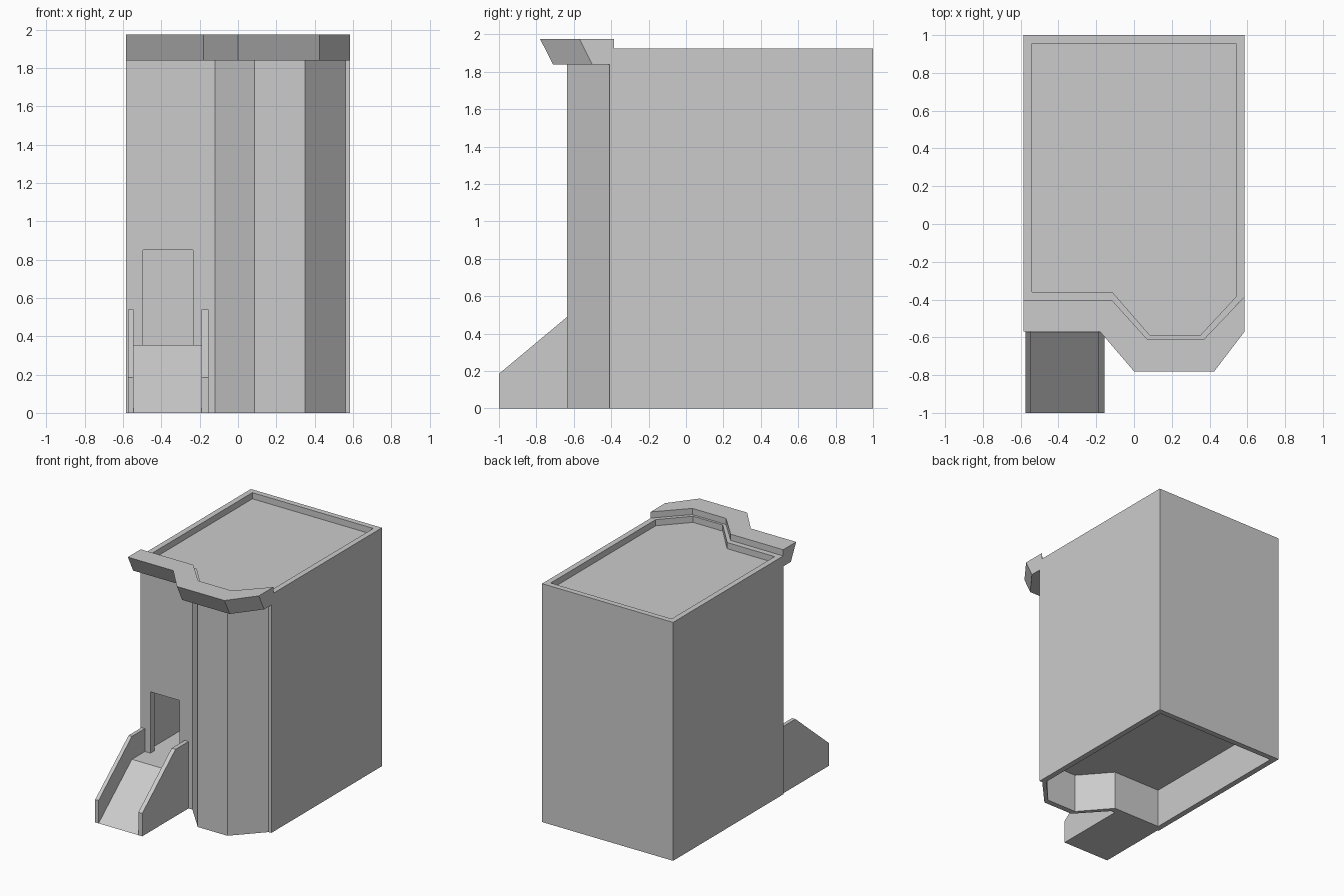
import bpy
import bmesh
from mathutils import Vector

cube = bpy.data.objects.get("Cube")
if cube:
    bpy.data.objects.remove(cube, do_unlink=True)

grey = bpy.data.materials.new("light grey")
grey.use_nodes = True
grey.diffuse_color = (0.6, 0.6, 0.6, 1)
grey.node_tree.nodes["Principled BSDF"].inputs["Base Color"].default_value = (0.6, 0.6, 0.6, 1)


def loft(name, lower, upper):
    """Closed solid between two matching outlines."""
    bm = bmesh.new()
    a = [bm.verts.new(p) for p in lower]
    b = [bm.verts.new(p) for p in upper]
    bm.faces.new(a)
    bm.faces.new(b)
    for i in range(len(a)):
        j = (i + 1) % len(a)
        bm.faces.new((a[i], a[j], b[j], b[i]))
    bmesh.ops.recalc_face_normals(bm, faces=bm.faces)
    mesh = bpy.data.meshes.new(name)
    bm.to_mesh(mesh)
    bm.free()
    mesh.materials.append(grey)
    obj = bpy.data.objects.new(name, mesh)
    bpy.context.collection.objects.link(obj)
    return obj


def prism(name, plan, z0, z1):
    return loft(name, [(x, y, z0) for x, y in plan], [(x, y, z1) for x, y in plan])


def side_prism(name, profile, x0, x1):
    return loft(name, [(x0, y, z) for y, z in profile], [(x1, y, z) for y, z in profile])


def cut(target, cutter):
    cutter.hide_render = True
    mod = target.modifiers.new(cutter.name, "BOOLEAN")
    mod.operation = "DIFFERENCE"
    mod.solver = "EXACT"
    mod.object = cutter
    bpy.context.view_layer.objects.active = target
    bpy.ops.object.modifier_apply(modifier=mod.name)
    bpy.data.objects.remove(cutter, do_unlink=True)


# Building shell with an angled front bay
W = 0.585
outer = [(-W, 1), (W, 1), (W, -0.41), (0.56, -0.41), (0.35, -0.635),
         (0.085, -0.635), (-0.12, -0.41), (-W, -0.41)]
inner = [(-0.54, 0.955), (0.54, 0.955), (0.54, -0.385), (0.35, -0.59),
         (0.085, -0.59), (-0.115, -0.36), (-0.54, -0.36)]
building = prism("building", outer, 0, 1.925)

# Roof recess, hollow room, open base and doorway
cut(building, prism("roof_recess", inner, 1.875, 2.1))
cut(building, prism("room", inner, 0.355, 1.83))
cut(building, prism("base_hollow", inner, -0.1, 0.315))
door = [(-0.495, -0.5), (-0.235, -0.5), (-0.235, -0.3), (-0.495, -0.3)]
cut(building, prism("doorway", door, 0.355, 0.85))

# Cornice leaning forward along the front
back = [(W, -0.385), (0.37, -0.61), (0.07, -0.61), (-0.115, -0.405), (-W, -0.405)]
front = [(-W, -0.57), (-0.18, -0.57), (0, -0.78), (0.425, -0.78), (W, -0.57)]
low, high, lean = 1.84, 1.975, 0.068
loft("cornice",
     [(x, y, low) for x, y in back] + [(x, y + lean, low) for x, y in front],
     [(x, y, high) for x, y in back + front])

# Entry ramp with a landing, and its two side walls
wall_y, crest_y = -0.41, -0.575
side_prism("ramp", [(-1, 0), (crest_y, 0.355), (wall_y, 0.355), (wall_y, 0)], -0.545, -0.19)
rail = [(-1, 0), (-1, 0.185), (crest_y, 0.54), (wall_y, 0.54), (wall_y, 0)]
for name, x0, x1 in (("right_ramp_wall", -0.575, -0.545), ("left_ramp_wall", -0.19, -0.155)):
    side_prism(name, rail, x0, x1)
